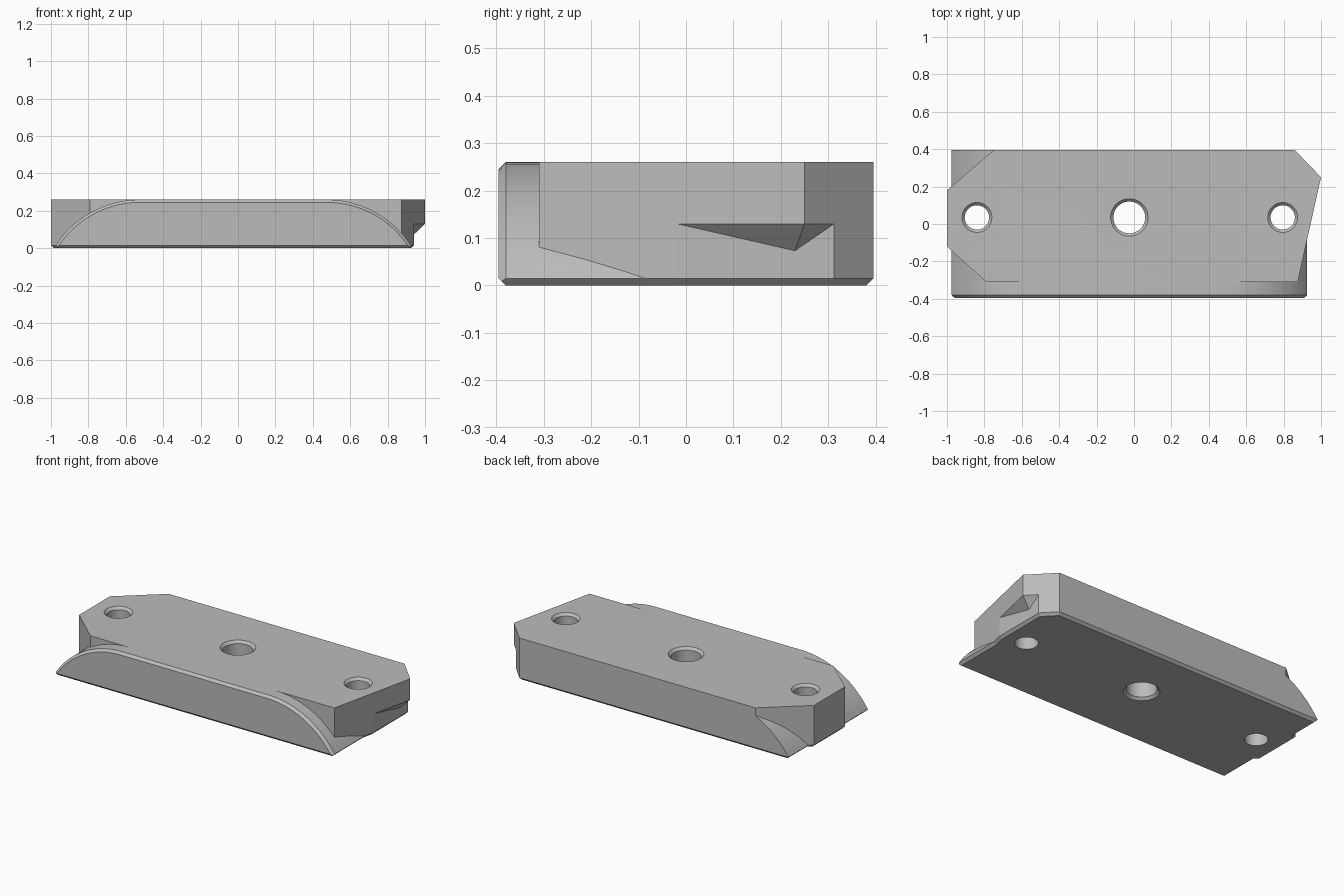
import bpy, bmesh
from math import sin, cos, acos, radians
from mathutils import Vector

if "Cube" in bpy.data.objects:
    bpy.data.objects.remove(bpy.data.objects["Cube"], do_unlink=True)

TOP, BEV, DEPTH = 0.26, 0.015, 0.395
MID, HALF, RADIUS = -0.025, 0.5, 0.536      # arc centres sit at MID +/- HALF
EDGE_X = 0.94                               # right wall under the overhang
CORNER = (Vector((1.0, 0.25, 0)), Vector((0.145, 0.14, 0)).normalized())

grey = bpy.data.materials.new("plain_grey")
grey.use_nodes = True
colour = (0.5, 0.5, 0.5, 1)
grey.diffuse_color = colour
grey.node_tree.nodes["Principled BSDF"].inputs["Base Color"].default_value = colour


def hull(points):
    """Convex solid around the given points."""
    bm = bmesh.new()
    for p in points:
        bm.verts.new(p)
    bmesh.ops.convex_hull(bm, input=bm.verts[:])
    bmesh.ops.dissolve_limit(bm, angle_limit=0.005, verts=bm.verts[:], edges=bm.edges[:])
    return bm


def clip(bm, point, normal):
    """Cut away everything beyond a plane and close the cut."""
    bmesh.ops.bisect_plane(bm, geom=bm.verts[:] + bm.edges[:] + bm.faces[:],
                           plane_co=point, plane_no=normal, clear_outer=True)
    bmesh.ops.holes_fill(bm, edges=[e for e in bm.edges if e.is_boundary])


def bevel_bottom(bm, point, normal):
    """Chamfer the lower edge of the wall with this outward normal."""
    n = Vector(normal).normalized()
    clip(bm, Vector((point[0], point[1], BEV)), n - Vector((0, 0, 1)))


def finish(bm, name):
    bmesh.ops.recalc_face_normals(bm, faces=bm.faces[:])
    mesh = bpy.data.meshes.new(name)
    bm.to_mesh(mesh)
    bm.free()
    mesh.materials.append(grey)
    obj = bpy.data.objects.new(name, mesh)
    bpy.context.collection.objects.link(obj)
    return obj


def combine(target, other, operation):
    mod = target.modifiers.new("combine", "BOOLEAN")
    mod.operation, mod.solver, mod.object = operation, "EXACT", other
    bpy.context.view_layer.objects.active = target
    bpy.ops.object.modifier_apply(modifier=mod.name)
    bpy.data.objects.remove(other, do_unlink=True)


# Arched base: rounded shoulders, chamfered front rim
def arch(radius, y):
    cz = TOP - RADIUS
    end = acos(-cz / radius)
    return [(MID + s * (HALF + radius * sin(end * i / 16)), y, cz + radius * cos(end * i / 16))
            for s in (-1, 1) for i in range(17)]


bm = hull(arch(RADIUS - BEV, -DEPTH) + arch(RADIUS, BEV - DEPTH) + arch(RADIUS, DEPTH))
clip(bm, *CORNER)
for s in (-1, 1):
    bevel_bottom(bm, (0, s * DEPTH), (0, s, 0))
    bevel_bottom(bm, (MID + s * 0.95, 0), (s, 0, 0))
bevel_bottom(bm, *CORNER)
body = finish(bm, "mounting_block")

# Angular block standing through the base
outline = [(-1, 0.18), (-0.75, DEPTH), (0.86, DEPTH), (1, 0.25),
           (0.875, -0.31), (-0.79, -0.31), (-1, -0.12)]
bm = hull([(x, y, z) for x, y in outline for z in (0, TOP)])
clip(bm, (EDGE_X, 0, 0), (1, 0, 0))
for (ax, ay), (bx, by) in zip(outline, outline[1:] + outline[:1]):
    bevel_bottom(bm, (ax, ay), (ay - by, bx - ax, 0))
bevel_bottom(bm, (EDGE_X, 0), (1, 0, 0))
combine(body, finish(bm, "angular_block"), "UNION")

# Overhanging nose with a pyramid underside
k = 1 - EDGE_X
rim = [(EDGE_X, 0.25 - k * 0.56 / 0.125), (1, 0.25), (EDGE_X, 0.25 + k * 0.145 / 0.14)]
nose = hull([(x, y, z) for x, y in rim for z in (0.13, TOP)] + [(EDGE_X, 0.23, 0.073)])
combine(body, finish(nose, "nose"), "UNION")


# Through holes with countersunk rims
def hole(x, radius, both_ends):
    rings = [(TOP + 0.05, radius + BEV), (TOP, radius + BEV), (TOP - BEV, radius)]
    rings += [(BEV, radius), (0, radius + BEV), (-0.05, radius + BEV)] if both_ends \
        else [(-0.05, radius)]
    bm = bmesh.new()
    n = 64
    loops = [[bm.verts.new((x + r * cos(radians(360 * i / n)),
                            0.035 + r * sin(radians(360 * i / n)), z)) for i in range(n)]
             for z, r in rings]
    for a, b in zip(loops, loops[1:]):
        for i in range(n):
            j = (i + 1) % n
            bm.faces.new((a[i], a[j], b[j], b[i]))
    bm.faces.new(loops[0])
    bm.faces.new(loops[-1])
    combine(body, finish(bm, "hole_cutter"), "DIFFERENCE")


hole(-0.84, 0.065, False)
hole(MID, 0.085, True)
hole(0.795, 0.065, False)

# Smooth the arcs and bores, keep every real edge sharp
for o in bpy.context.selected_objects:
    o.select_set(False)
body.select_set(True)
bpy.context.view_layer.objects.active = body
bpy.ops.object.shade_smooth_by_angle(angle=radians(8))
